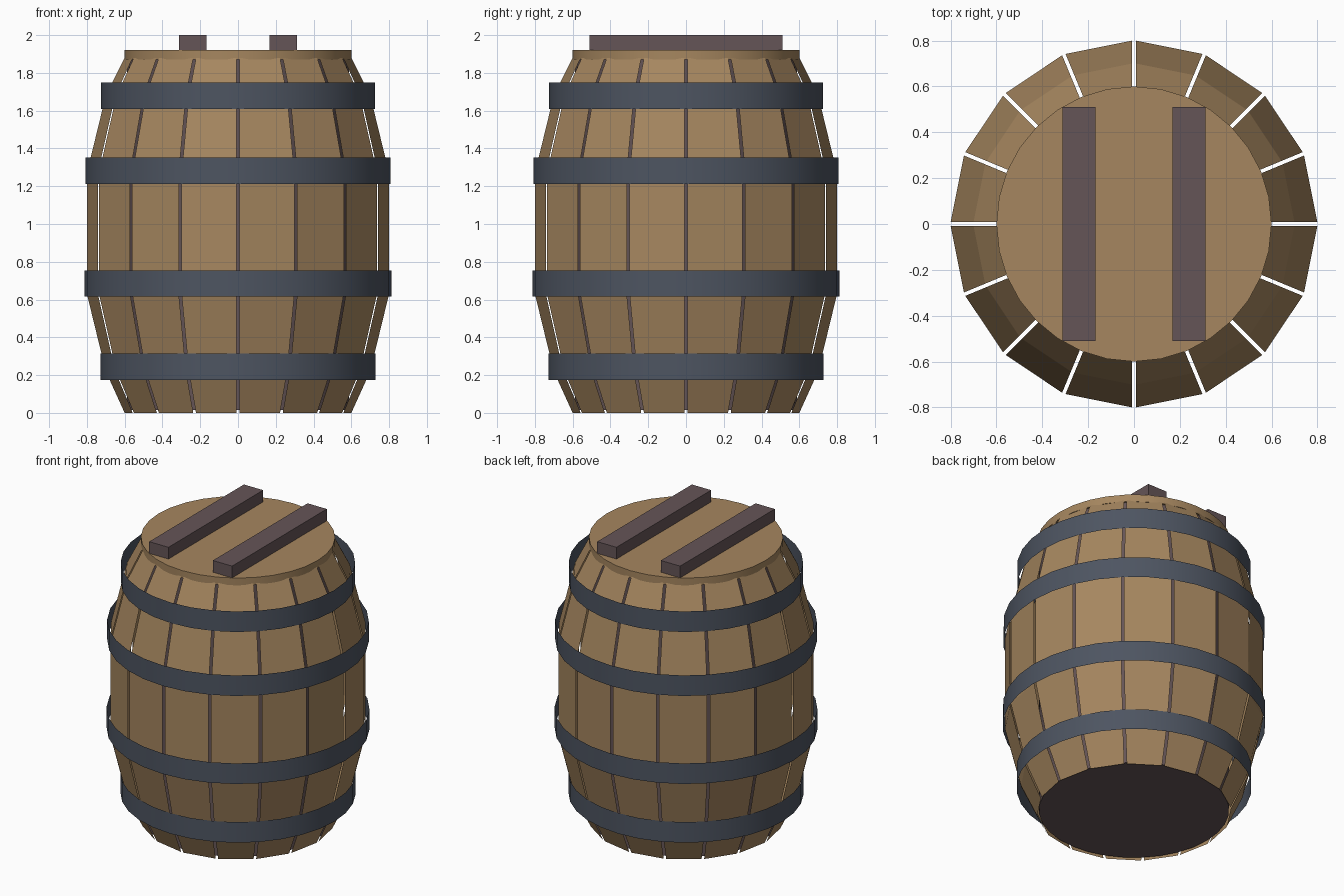
import bpy
from math import sin, cos, pi, asin

if "Cube" in bpy.data.objects:
    bpy.data.objects.remove(bpy.data.objects["Cube"])


def material(name, rgb):
    m = bpy.data.materials.new(name)
    m.diffuse_color = (*rgb, 1)
    m.use_nodes = True
    m.node_tree.nodes["Principled BSDF"].inputs["Base Color"].default_value = m.diffuse_color
    return m


OAK = material("oak", (0.38, 0.24, 0.115))
DARK = material("dark_wood", (0.13, 0.09, 0.095))
IRON = material("iron", (0.075, 0.09, 0.12))


def mesh_object(name, verts, faces, mat):
    me = bpy.data.meshes.new(name)
    me.from_pydata(verts, [], faces)
    me.materials.append(mat)
    ob = bpy.data.objects.new(name, me)
    bpy.context.collection.objects.link(ob)
    return ob


def cylinder(name, r, z0, z1, mat, sides=32, caps='NGON'):
    bpy.ops.mesh.primitive_cylinder_add(vertices=sides, radius=r, depth=z1 - z0,
                                        end_fill_type=caps, location=(0, 0, (z0 + z1) / 2))
    ob = bpy.context.object
    ob.name = name
    ob.data.materials.append(mat)
    bpy.ops.object.shade_smooth_by_angle()
    return ob


# Bulging staves: thin flat-faced boards with narrow gaps between them
PROFILE = [(0.6, 0), (0.7, 0.22), (0.8, 0.63), (0.8, 1.27), (0.7, 1.68), (0.6, 1.88)]
STAVES, HALF_GAP = 16, 0.008
for i in range(STAVES):
    verts = []
    for r, z in PROFILE:
        g = asin(HALF_GAP / r)
        for a in (2 * pi * i / STAVES + g, 2 * pi * (i + 1) / STAVES - g):
            verts.append((r * cos(a), r * sin(a), z))
    faces = [(2 * k, 2 * k + 1, 2 * k + 3, 2 * k + 2) for k in range(len(PROFILE) - 1)]
    mesh_object(f"stave_{i + 1}", verts, faces, OAK)

# Dark core behind the gaps, and the lid on top
cylinder("inner_core", 0.588, 0.015, 1.88, DARK)
cylinder("lid", 0.6, 1.87, 1.92, OAK)

# Open iron hoops
for i, (r, z0, z1) in enumerate([(0.727, 0.175, 0.315), (0.812, 0.615, 0.755),
                                 (0.808, 1.213, 1.353), (0.724, 1.61, 1.75)]):
    cylinder(f"hoop_{i + 1}", r, z0, z1, IRON, caps='NOTHING')

# Two battens across the lid
for name, x in (("left_batten", -0.24), ("right_batten", 0.24)):
    bpy.ops.mesh.primitive_cube_add(size=1, location=(x, 0, 1.955))
    ob = bpy.context.object
    ob.name = name
    ob.scale = (0.145, 1.02, 0.09)
    bpy.ops.object.transform_apply(location=False, rotation=False, scale=True)
    ob.data.materials.append(DARK)
